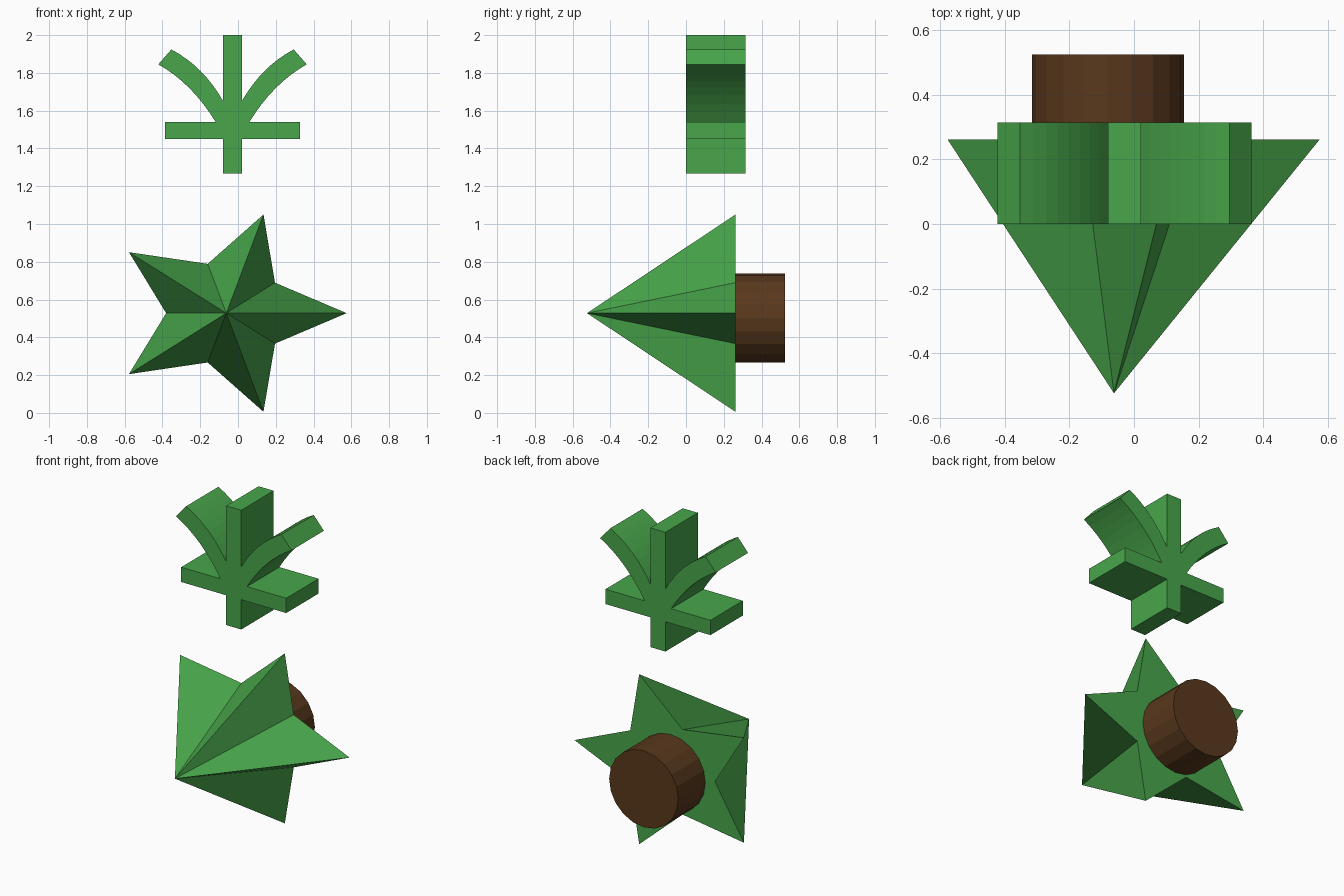
import bpy, bmesh, math
from mathutils import Matrix

if "Cube" in bpy.data.objects:
    bpy.data.objects.remove(bpy.data.objects["Cube"])


def material(name, rgb):
    m = bpy.data.materials.new(name)
    m.diffuse_color = (*rgb, 1)
    m.use_nodes = True
    m.node_tree.nodes["Principled BSDF"].inputs["Base Color"].default_value = m.diffuse_color
    return m


GREEN = material("leaf_green", (0.065, 0.38, 0.07))
BROWN = material("bark_brown", (0.1, 0.04, 0.012))


def finish(bm, name, mat):
    bmesh.ops.recalc_face_normals(bm, faces=bm.faces)
    me = bpy.data.meshes.new(name)
    bm.to_mesh(me)
    bm.free()
    me.materials.append(mat)
    ob = bpy.data.objects.new(name, me)
    bpy.context.collection.objects.link(ob)
    return ob


def bezier(a, c, b, n=8):
    """Quadratic curve from a to b, both ends included."""
    return [tuple((1 - t) ** 2 * p + 2 * t * (1 - t) * q + t * t * r
                  for p, q, r in zip(a, c, b))
            for t in (i / n for i in range(n + 1))]


# Star-based pyramid: five points, apex to the front, flat back
bm = bmesh.new()
ring = []
for i in range(10):
    k = 1 if i % 2 == 0 else 0.5
    a = i * math.pi / 5
    ring.append(bm.verts.new((-0.062 + 0.637 * k * math.cos(a), 0.262,
                              0.528 + 0.549 * k * math.sin(a))))
apex = bm.verts.new((-0.062, -0.524, 0.528))
bm.faces.new(ring)
for i in range(10):
    bm.faces.new((ring[i], ring[(i + 1) % 10], apex))
finish(bm, "star_foliage", GREEN)

# Short trunk behind the star
bm = bmesh.new()
bmesh.ops.create_cone(bm, cap_ends=True, segments=20, radius1=0.235,
                      radius2=0.235, depth=0.263,
                      matrix=Matrix.Translation((-0.08, 0.3935, 0.503))
                      @ Matrix.Rotation(math.pi / 2, 4, 'X'))
finish(bm, "trunk", BROWN)

# Branching topper: half outline mirrored about the stem, then extruded
half = [(0.051, 2.0)]
half += bezier((0.051, 1.653), (0.155, 1.835), (0.324, 1.924))
half += bezier((0.393, 1.845), (0.215, 1.745), (0.09, 1.541))
half += [(0.357, 1.541), (0.357, 1.45), (0.051, 1.45), (0.051, 1.267)]
outline = half + [(-x, z) for x, z in reversed(half)]
bm = bmesh.new()
face = bm.faces.new([bm.verts.new((x - 0.029, 0, z)) for x, z in outline])
ext = bmesh.ops.extrude_face_region(bm, geom=[face])
bmesh.ops.translate(bm, vec=(0, 0.314, 0),
                    verts=[g for g in ext["geom"] if isinstance(g, bmesh.types.BMVert)])
finish(bm, "branch_topper", GREEN)
